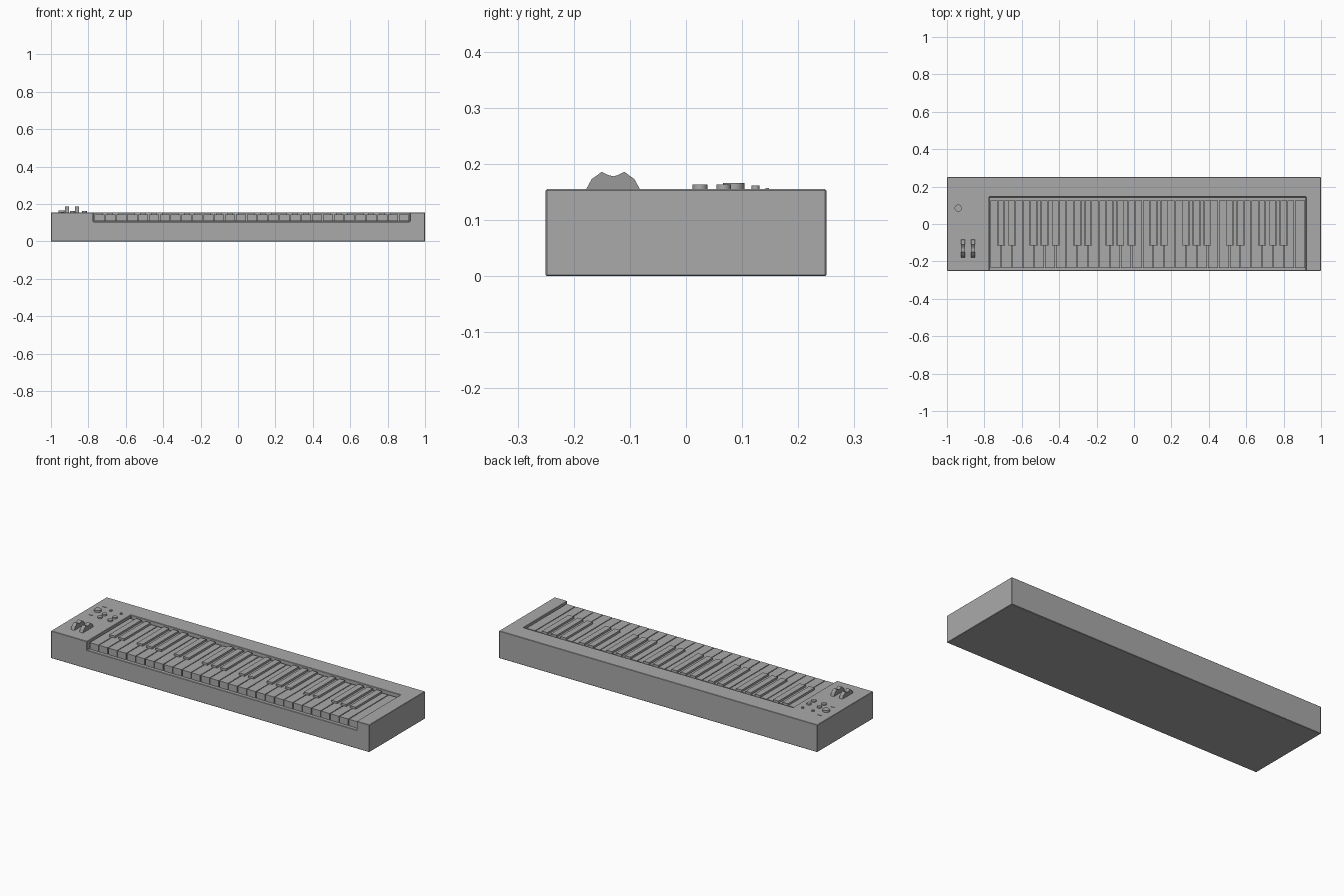
import bpy, bmesh, math
from mathutils import Matrix, Vector

old = bpy.data.objects.get("Cube")
if old:
    bpy.data.objects.remove(old, do_unlink=True)


def material(name, value):
    m = bpy.data.materials.new(name)
    m.use_nodes = True
    colour = (value, value, value, 1)
    m.diffuse_color = colour
    m.node_tree.nodes["Principled BSDF"].inputs["Base Color"].default_value = colour
    return m


grey = material("mid grey", 0.4)
wheel_grey = material("wheel grey", 0.32)


def prism(name, outline, axis, start, end, mat=grey):
    """Extrude a flat outline along z (points are x, y) or x (points are y, z)."""
    bm = bmesh.new()

    def place(p, t):
        return (p[0], p[1], t) if axis == "z" else (t, p[0], p[1])
    low = [bm.verts.new(place(p, start)) for p in outline]
    high = [bm.verts.new(place(p, end)) for p in outline]
    bm.faces.new(low)
    bm.faces.new(high)
    for i in range(len(low)):
        j = (i + 1) % len(low)
        bm.faces.new((low[i], low[j], high[j], high[i]))
    bmesh.ops.recalc_face_normals(bm, faces=bm.faces)
    mesh = bpy.data.meshes.new(name)
    bm.to_mesh(mesh)
    bm.free()
    mesh.materials.append(mat)
    obj = bpy.data.objects.new(name, mesh)
    bpy.context.collection.objects.link(obj)
    return obj


def box(name, x0, x1, y0, y1, z0, z1, mat=grey):
    return prism(name, [(x0, y0), (x1, y0), (x1, y1), (x0, y1)], "z", z0, z1, mat)


def disc(name, x, y, r, z0, z1, sides=24):
    ring = [2 * math.pi * i / sides for i in range(sides)]
    obj = prism(name, [(x + r * math.cos(a), y + r * math.sin(a)) for a in ring], "z", z0, z1)
    bpy.context.view_layer.objects.active = obj
    obj.select_set(True)
    bpy.ops.object.shade_smooth_by_angle(angle=math.radians(35))
    obj.select_set(False)
    return obj


# Body with a key bed open at the front
TOP = 0.155
body = box("body", -1, 1, -0.25, 0.25, 0, TOP)
cutter = box("key_bed_cutter", -0.774, 0.92, -0.3, 0.145, 0.105, 0.3)
cutter.hide_render = True
cut = body.modifiers.new("key bed", "BOOLEAN")
cut.operation = "DIFFERENCE"
cut.solver = "EXACT"
cut.object = cutter
bpy.context.view_layer.objects.active = body
bpy.ops.object.modifier_apply(modifier=cut.name)
bpy.data.objects.remove(cutter, do_unlink=True)
bevel = body.modifiers.new("soft edges", "BEVEL")
bevel.width = 0.002
bevel.segments = 1

# White keys, notched beside the black keys
COUNT = 29
START = -0.769
PITCH = (0.917 - START) / COUNT
FRONT, NOTCH, BACK = -0.235, -0.116, 0.125
GAP, HALF = 0.0022, 0.017
black_after = {0, 1, 3, 4, 5}
for i in range(COUNT):
    x0 = START + i * PITCH + GAP
    x1 = START + (i + 1) * PITCH - GAP
    left_cut = i > 0 and (i - 1) % 7 in black_after
    right_cut = i < COUNT - 1 and i % 7 in black_after
    inner0 = START + i * PITCH + HALF + GAP if left_cut else x0
    inner1 = START + (i + 1) * PITCH - HALF - GAP if right_cut else x1
    outline = [(x0, FRONT), (x1, FRONT)]
    if right_cut:
        outline += [(x1, NOTCH), (inner1, NOTCH)]
    outline += [(inner1, BACK), (inner0, BACK)]
    if left_cut:
        outline += [(inner0, NOTCH), (x0, NOTCH)]
    prism("white_key", outline, "z", 0.108, 0.145)

    # Black key over the boundary to the next white key
    if right_cut:
        c = START + (i + 1) * PITCH
        box("black_key", c - HALF, c + HALF, NOTCH + GAP, BACK, 0.108, TOP)

# Twin-humped pitch and modulation wheels
hump = [(-0.18, 0.15), (-0.178, TOP), (-0.168, 0.173), (-0.15, 0.186), (-0.138, 0.18),
        (-0.13, 0.178), (-0.122, 0.18), (-0.11, 0.186), (-0.092, 0.173),
        (-0.082, TOP), (-0.08, 0.15)]
for name, x in (("pitch_wheel", -0.915), ("modulation_wheel", -0.861)):
    prism(name, hump, "x", x - 0.011, x + 0.011, wheel_grey)

# Volume knob and its dial marks
KX, KY = -0.94, 0.085
disc("volume_knob", KX, KY, 0.019, 0.15, 0.166)
for y in (KY - 0.06, KY + 0.06):
    box("dial_mark", KX - 0.01, KX + 0.01, y - 0.003, y + 0.003, 0.152, 0.157)

# Round buttons and small lamps
for x in (-0.885, -0.82):
    for y in (0.025, 0.067):
        disc("round_button", x, y, 0.013, 0.15, 0.163)
    disc("lamp", x, 0.124, 0.007, 0.15, 0.162, 16)
